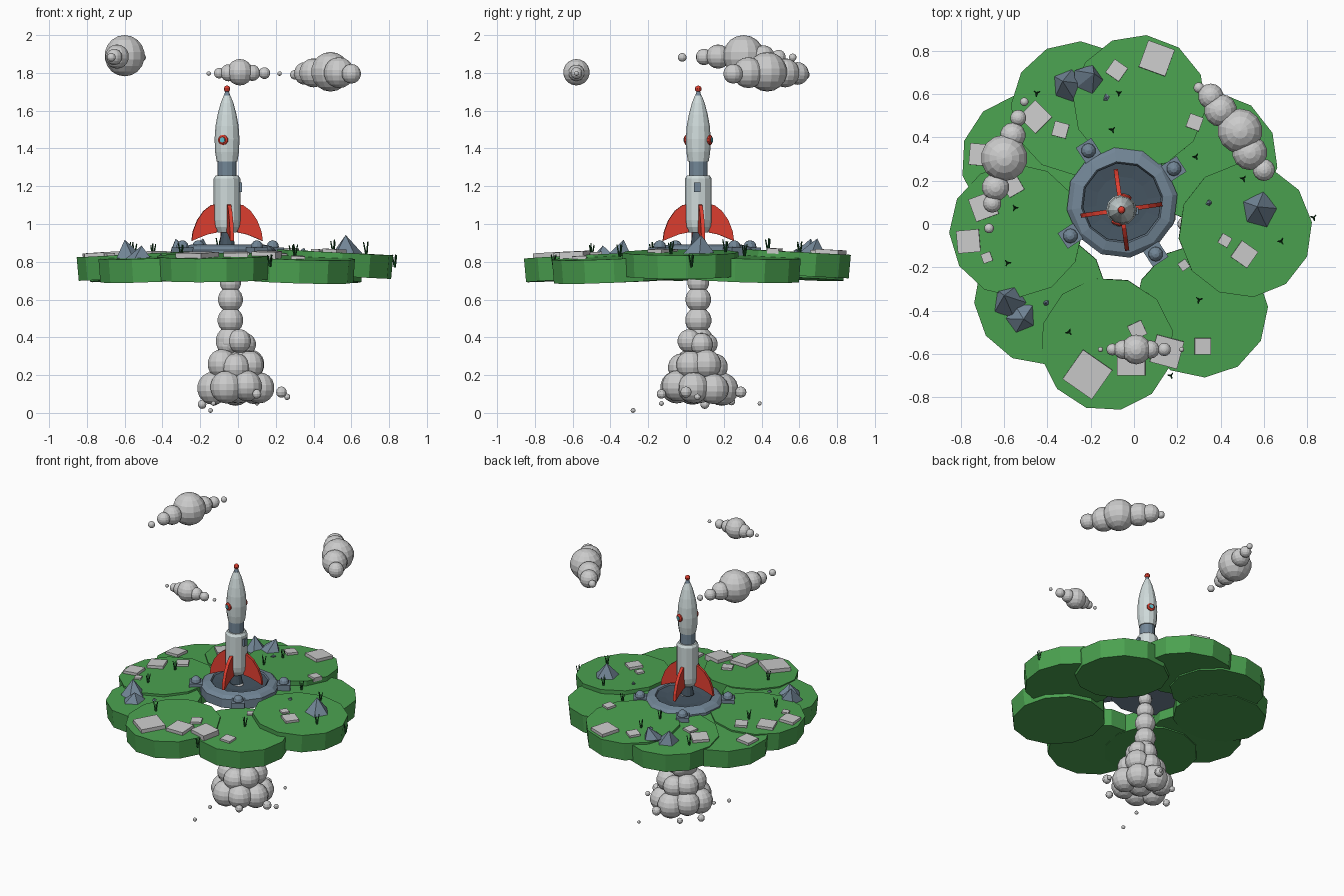
import bpy, bmesh, math, random
from mathutils import Matrix, Vector

if "Cube" in bpy.data.objects:
    bpy.data.objects.remove(bpy.data.objects["Cube"])
random.seed(4)


def mat(name, c):
    m = bpy.data.materials.new(name)
    m.diffuse_color = (*c, 1)
    m.use_nodes = True
    m.node_tree.nodes["Principled BSDF"].inputs["Base Color"].default_value = m.diffuse_color
    return m


GREEN = mat("green", (0.07, 0.36, 0.08))
DKGREEN = mat("dark_green", (0.01, 0.09, 0.02))
SLATE = mat("slate", (0.17, 0.24, 0.31))
DARK = mat("dark_slate", (0.06, 0.09, 0.12))
WHITE = mat("white", (0.62, 0.70, 0.70))
RED = mat("red", (0.75, 0.05, 0.03))
CYAN = mat("cyan", (0.1, 0.5, 0.6))


def finish(name, bm, m=None):
    bmesh.ops.recalc_face_normals(bm, faces=bm.faces[:])
    me = bpy.data.meshes.new(name)
    bm.to_mesh(me)
    bm.free()
    ob = bpy.data.objects.new(name, me)
    bpy.context.collection.objects.link(ob)
    if m:
        me.materials.append(m)
    return ob


def lathe(name, prof, sides, M, m):
    """Revolve (radius, z) points; both ends are capped."""
    bm = bmesh.new()
    rings = [[bm.verts.new(M @ Vector((r * math.cos(t), r * math.sin(t), z)))
              for t in (2 * math.pi * i / sides for i in range(sides))] for r, z in prof]
    for a, b in zip(rings, rings[1:]):
        for i in range(sides):
            j = (i + 1) % sides
            bm.faces.new((a[i], a[j], b[j], b[i]))
    bm.faces.new(rings[0])
    bm.faces.new(rings[-1])
    return finish(name, bm, m)


def spheres(name, items, m=None, seg=14, rings=9):
    bm = bmesh.new()
    for x, y, z, r in items:
        bmesh.ops.create_uvsphere(bm, u_segments=seg, v_segments=rings, radius=r,
                                  matrix=Matrix.Translation((x, y, z)))
    return finish(name, bm, m)


def box(bm, loc, size, rot):
    bmesh.ops.create_cube(bm, size=1, matrix=Matrix.Translation(loc) @ rot @ Matrix.Diagonal((*size, 1)))


def rotz(deg):
    return Matrix.Rotation(math.radians(deg), 4, 'Z')


# Floating island: ring of overlapping tilted discs (x, y, top height)
DISCS = [(.515, -.03, .85), (.31, -.40, .823), (-.125, -.555, .832), (-.43, -.34, .828),
         (-.545, -.03, .84), (-.49, .29, .832), (-.26, .535, .838), (.025, .565, .853), (.355, .30, .828)]
TILT = math.radians(3)
for i, (x, y, z) in enumerate(DISCS):
    d = math.hypot(x, y)
    M = (Matrix.Translation((x, y, z)) @ Matrix.Rotation(TILT, 4, Vector((-y / d, x / d, 0)))
         @ rotz(random.uniform(0, 30)))
    lathe(f"island_disc_{i}", [(.305, -.125), (.31, 0)], 12, M, GREEN)


def ground(x, y):
    hs = []
    for cx, cy, cz in DISCS:
        if math.hypot(x - cx, y - cy) < .3:
            d = math.hypot(cx, cy)
            hs.append(cz - math.tan(TILT) * ((x - cx) * cx + (y - cy) * cy) / d)
    return max(hs, default=.78)


# Launch pad: slate rim with dark dish, and four clamps
PAD = Matrix.Translation((-.055, .1, 0))
lathe("pad_rim", [(.18, .80), (.258, .80), (.258, .862), (.235, .882), (.19, .892), (.18, .865)], 12,
      PAD @ rotz(8), SLATE)
lathe("pad_dish", [(.183, .81), (.183, .884), (.12, .876)], 12, PAD @ rotz(8), DARK)
bm = bmesh.new()
for k in range(4):
    M = PAD @ rotz(33 + 90 * k) @ Matrix.Translation((.285, 0, .85))
    box(bm, M.translation, (.085, .085, .05), rotz(33 + 90 * k))
finish("pad_clamps", bm, SLATE)
spheres("pad_clamp_knobs", [(*(PAD @ rotz(33 + 90 * k) @ Vector((.285, 0, .88))), .034) for k in range(4)],
        SLATE, 10, 6)

# Rocket hull
R = Matrix.Translation((-.058, .065, 0))
lathe("rocket_nozzle", [(.042, .885), (.03, .955), (.03, .98)], 12, R, DARK)
lathe("rocket_lower_body", [(.05, .955), (.066, .985), (.071, 1.02), (.071, 1.24), (.06, 1.257)], 12, R, WHITE)
lathe("rocket_neck", [(.05, 1.25), (.05, 1.34)], 12, R, SLATE)
lathe("rocket_upper_body", [(.055, 1.33), (.063, 1.38), (.066, 1.45), (.061, 1.52), (.05, 1.58),
                            (.034, 1.64), (.018, 1.68)], 12, R, WHITE)
lathe("rocket_nose_cap", [(.018, 1.675), (.009, 1.705)], 10, R, SLATE)
spheres("rocket_nose_ball", [(-.058, .065, 1.715, .018)], RED, 10, 7)

# Side hatch on the lower body
bm = bmesh.new()
box(bm, R @ Vector((.068, -.005, 1.195)), (.022, .034, .05), rotz(0))
finish("rocket_hatch", bm, SLATE)

# Two round windows, facing opposite ways
for n, deg in (("front", -109), ("back", 71)):
    W = R @ rotz(deg) @ Matrix.Translation((.055, 0, 1.445)) @ Matrix.Rotation(math.pi / 2, 4, 'Y')
    lathe(f"window_rim_{n}", [(.027, 0), (.027, .014), (.018, .02)], 10, W, RED)
    lathe(f"window_glass_{n}", [(.016, 0), (.014, .023)], 10, W, CYAN)

# Four swept fins
FIN = [(.055, 1.105), (.085, 1.10), (.125, 1.07), (.16, 1.02), (.183, .96), (.19, .91),
       (.15, .927), (.105, .945), (.055, .955)]
bm = bmesh.new()
for k in range(4):
    M = R @ rotz(8 + 90 * k)
    a, b = [[bm.verts.new(M @ Vector((r, s, z))) for r, z in FIN] for s in (-.01, .01)]
    bm.faces.new(a)
    bm.faces.new(b)
    for i in range(len(FIN)):
        j = (i + 1) % len(FIN)
        bm.faces.new((a[i], a[j], b[j], b[i]))
finish("rocket_fins", bm, RED)

# Exhaust smoke: column, billowing rings, stray puffs
smoke = [(-.04, .065, z, r) for z, r in ((.86, .035), (.78, .045), (.69, .058), (.6, .068), (.49, .07), (.38, .08))]
for n, rad, z, r, a0 in ((4, .05, .37, .06, 20), (6, .085, .25, .075, 30), (7, .125, .135, .082, 40)):
    for k in range(n):
        t = math.radians(a0 + 360 * k / n)
        smoke.append((-.01 + rad * math.cos(t), .065 + rad * math.sin(t), z + random.uniform(-.012, .012),
                      r * random.uniform(.9, 1.08)))
smoke += [(0, .065, .25, .09), (0, .065, .14, .09)]
spheres("exhaust_smoke", smoke)
spheres("exhaust_puffs", [(-.145, -.28, .013, .013), (-.19, .1, .045, .024), (.23, .0, .11, .03),
                          (.26, .06, .085, .017), (.03, .29, .11, .03), (.1, .39, .05, .011),
                          (-.13, -.13, .05, .013), (.1, -.13, .1, .025), (-.12, .24, .06, .02)], None, 10, 6)

# Clouds
spheres("cloud_front", [(x, -.58, 1.795 + r * .12, r) for x, r in (
    (-.155, .012), (-.10, .028), (-.05, .045), (.01, .07), (.075, .043), (.14, .031), (.22, .012))])
spheres("cloud_left", [(x, y, 1.88 + r * .1, r) for x, y, r in (
    (-.507, .565, .02), (-.535, .49, .038), (-.56, .41, .06), (-.6, .305, .109), (-.64, .17, .064),
    (-.655, .095, .043), (-.67, -.02, .023))])
spheres("cloud_right", [(x, y, 1.785 + r * .2, r) for x, y, r in (
    (.30, .63, .025), (.355, .59, .06), (.40, .525, .077), (.49, .43, .105), (.535, .33, .082), (.60, .25, .052))])

# Stone slabs (x, y, size, turn)
SLABS = [(.105, .765, .13, -20), (-.08, .71, .075, -35), (.28, .47, .065, -20), (-.455, .495, .11, 45),
         (-.34, .435, .068, -15), (-.71, .32, .1, -5), (-.56, .175, .08, 30), (-.695, .08, .11, 20),
         (-.765, -.08, .105, 5), (-.68, -.155, .045, 20), (-.215, -.695, .165, -35), (-.013, -.635, .13, 0),
         (.152, -.59, .13, -15), (.318, -.565, .075, 0), (.015, -.49, .07, 25), (.23, -.19, .042, 35),
         (.51, -.14, .092, -35), (.42, -.076, .05, -30)]
for i, (x, y, s, a) in enumerate(SLABS):
    bm = bmesh.new()
    tip = Matrix.Rotation(TILT, 4, Vector((-y, x, 0)).normalized())
    box(bm, (x, y, ground(x, y)), (s, s, .012 + .24 * s), tip @ rotz(a))
    finish(f"stone_slab_{i}", bm)

# Pointed rocks (x, y, radius, height, lean x, lean y)
ROCKS = [(-.30, .64, .085, .095, -.03, .02), (-.215, .665, .075, .08, .03, .03),
         (-.57, -.36, .085, .10, -.03, .03), (-.53, -.43, .08, .07, .02, -.01),
         (.58, .06, .09, .10, -.01, .02), (-.13, .585, .018, .02, 0, 0),
         (.35, .095, .018, .02, 0, 0), (-.41, -.365, .018, .02, 0, 0)]
for i, (x, y, r, h, lx, ly) in enumerate(ROCKS):
    bm = bmesh.new()
    z = ground(x, y) - .02
    t0 = random.uniform(0, 6)
    base = [bm.verts.new((x + r * math.cos(t0 + k * 1.257), y + r * math.sin(t0 + k * 1.257),
                          z + random.uniform(0, .03))) for k in range(5)]
    top = bm.verts.new((x + lx, y + ly, z + h + .015))
    low = bm.verts.new((x, y, z - .03))
    for k in range(5):
        bm.faces.new((base[k], base[(k + 1) % 5], top))
        bm.faces.new((base[k], base[(k + 1) % 5], low))
    finish(f"rock_{i}", bm, SLATE)

# Grass tufts: three leaning blades each
TUFTS = [(-.10, .435), (-.55, .075), (-.585, -.18), (-.07, .605), (.285, .31), (.505, .21), (.68, -.08),
         (.83, .03), (-.45, .605), (.17, -.70), (-.3, -.5), (.3, -.35)]
bm = bmesh.new()
for x, y in TUFTS:
    t0 = random.uniform(0, 6)
    for k in range(3):
        t = t0 + k * 2.1
        M = (Matrix.Translation((x + .008 * math.cos(t), y + .008 * math.sin(t), ground(x, y) + .025))
             @ Matrix.Rotation(.2, 4, Vector((-math.sin(t), math.cos(t), 0))))
        bmesh.ops.create_cone(bm, segments=4, radius1=.005, radius2=.003,
                              depth=random.uniform(.06, .085), cap_ends=True, matrix=M)
finish("grass_tufts", bm, DKGREEN)
